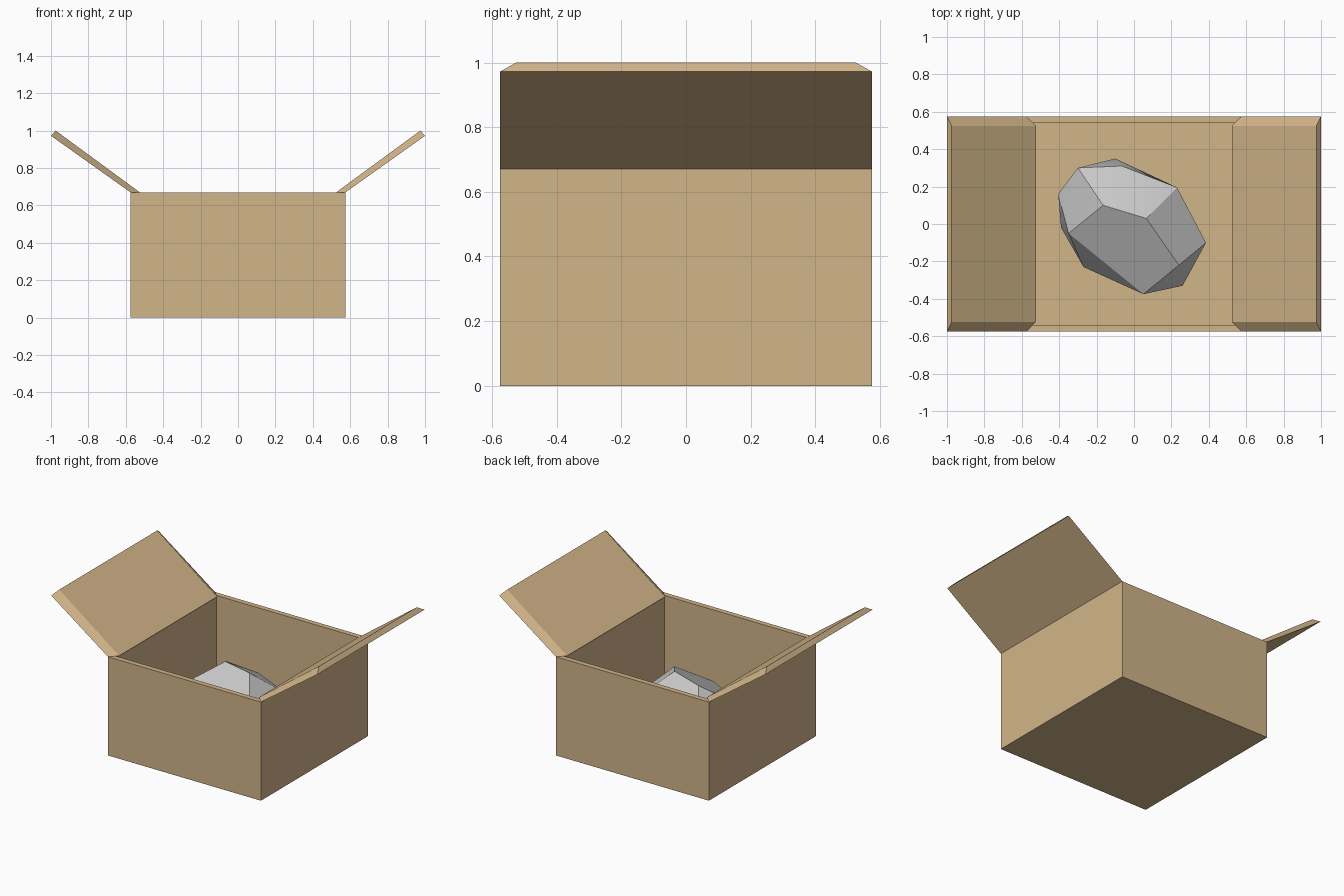
import bpy, bmesh, math
from mathutils import Vector

if "Cube" in bpy.data.objects:
    bpy.data.objects.remove(bpy.data.objects["Cube"])

OUT, WALL, H = 0.575, 0.05, 0.67
INN = OUT - WALL

cardboard = bpy.data.materials.new("cardboard")
cardboard.diffuse_color = (0.64, 0.46, 0.25, 1)
cardboard.use_nodes = True
cardboard.node_tree.nodes["Principled BSDF"].inputs["Base Color"].default_value = cardboard.diffuse_color


def make_object(name, bm, mat=None):
    bmesh.ops.recalc_face_normals(bm, faces=bm.faces)
    me = bpy.data.meshes.new(name)
    bm.to_mesh(me)
    bm.free()
    ob = bpy.data.objects.new(name, me)
    bpy.context.collection.objects.link(ob)
    if mat:
        me.materials.append(mat)
    return ob


# open box: cube with its top inset and pushed down to the floor
bm = bmesh.new()
bmesh.ops.create_cube(bm, size=1)
for v in bm.verts:
    v.co = (v.co.x * 2 * OUT, v.co.y * 2 * OUT, (v.co.z + 0.5) * H)
bm.normal_update()
top = max(bm.faces, key=lambda f: f.calc_center_median().z)
bmesh.ops.inset_region(bm, faces=[top], thickness=WALL)
floor = bmesh.ops.extrude_face_region(bm, geom=[top])
bmesh.ops.translate(bm, vec=(0, 0, WALL - H),
                    verts=[g for g in floor["geom"] if isinstance(g, bmesh.types.BMVert)])
if top.is_valid:
    bm.faces.remove(top)
make_object("box_body", bm, cardboard)


# side flaps: mitred slabs leaning outward from the rim
def flap(name, side):
    bm = bmesh.new()
    section = [(INN, H, INN), (OUT, H, OUT), (1.0, 0.972, OUT), (0.975, 1.0, INN)]
    ends = [[bm.verts.new((side * x, s * y, z)) for x, z, y in section] for s in (-1, 1)]
    a, b = ends
    bm.faces.new(a)
    bm.faces.new(b)
    for i in range(4):
        j = (i + 1) % 4
        bm.faces.new((a[i], a[j], b[j], b[i]))
    make_object(name, bm, cardboard)


flap("left_flap", -1)
flap("right_flap", 1)

# rock: convex hull of a few corner points
corners = [
    (-0.165, 0.10, 0.49), (0.065, 0.03, 0.50), (0.24, -0.22, 0.39),
    (0.05, -0.375, 0.28), (-0.35, -0.05, 0.36), (-0.30, 0.30, 0.38),
    (-0.065, 0.31, 0.36), (0.23, 0.195, 0.34), (0.385, -0.10, 0.25),
    (-0.10, 0.35, 0.24), (0.26, -0.33, 0.18), (-0.27, -0.23, 0.18),
    (-0.39, -0.02, 0.20), (-0.405, 0.16, 0.27),
    (-0.22, 0.18, 0.05), (0.12, 0.17, 0.05), (0.22, -0.18, 0.05), (-0.15, -0.12, 0.05),
]
bm = bmesh.new()
for c in corners:
    bm.verts.new(Vector(c))
bmesh.ops.convex_hull(bm, input=bm.verts)
bmesh.ops.dissolve_limit(bm, angle_limit=math.radians(3), verts=bm.verts, edges=bm.edges)
rock = make_object("rock", bm)
bpy.context.view_layer.objects.active = rock
rock.select_set(True)
bpy.ops.object.shade_smooth_by_angle(angle=math.radians(30))
